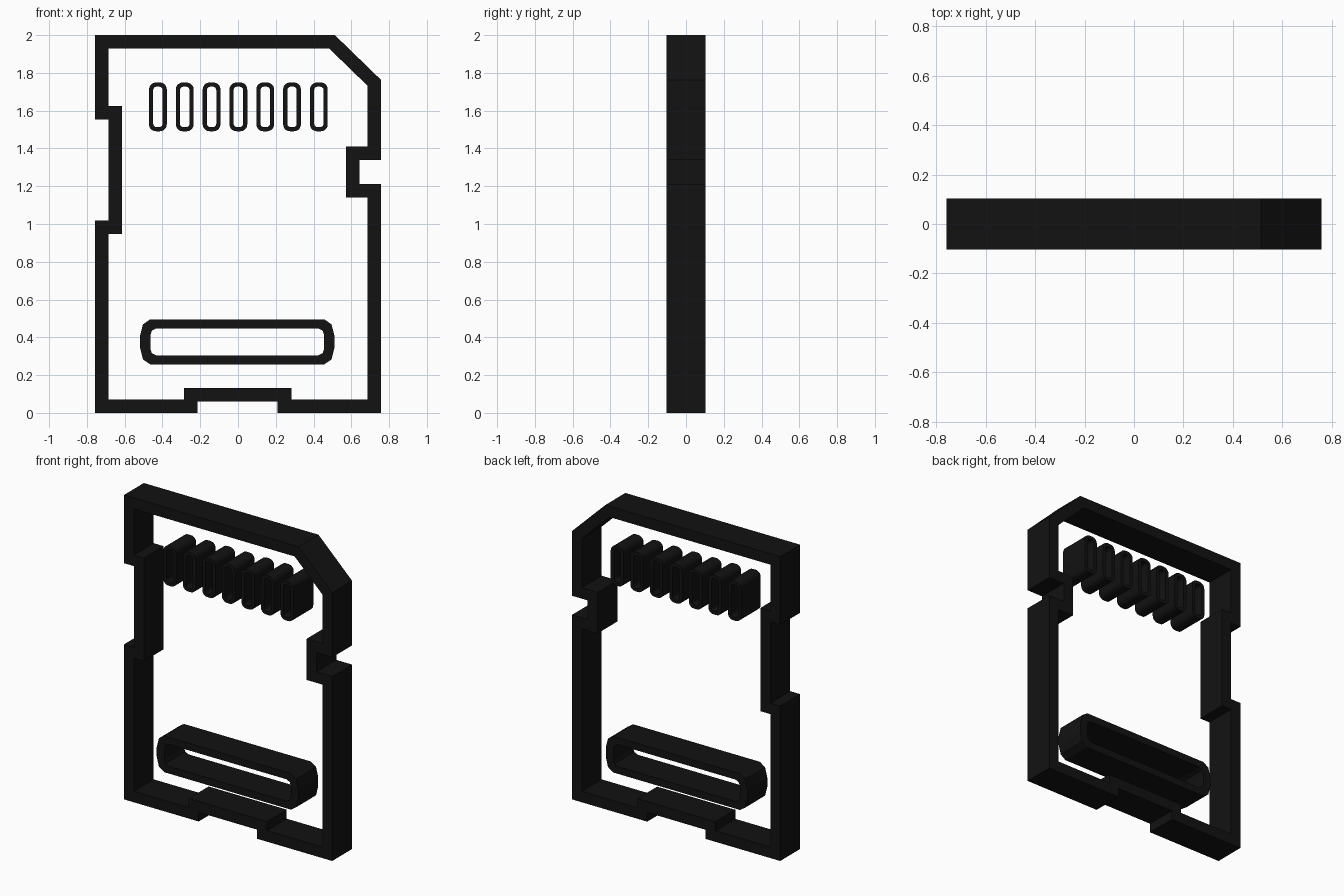
import bpy, bmesh, math
from mathutils import Vector

if "Cube" in bpy.data.objects:
    bpy.data.objects.remove(bpy.data.objects["Cube"])

D = 0.103      # half depth of the model
WALL = 0.072   # wall thickness of the card frame

mat = bpy.data.materials.new("black_plastic")
mat.diffuse_color = (0.006, 0.006, 0.006, 1)
mat.use_nodes = True
mat.node_tree.nodes["Principled BSDF"].inputs["Base Color"].default_value = mat.diffuse_color


def inset(pts, t):
    """Mitred inward offset of a clockwise outline."""
    out = []
    for i, p in enumerate(pts):
        p = Vector(p)
        a = (p - Vector(pts[i - 1])).normalized()
        b = (Vector(pts[(i + 1) % len(pts)]) - p).normalized()
        na, nb = Vector((a.y, -a.x)), Vector((b.y, -b.x))
        out.append(p + (na + nb) * t / (1 + na.dot(nb)))
    return out


def ring(name, outer, inner, cx=0, cz=0, smooth=False):
    """Hollow through-going band between two matching outlines."""
    bm = bmesh.new()
    loops = [[bm.verts.new((x + cx, y, z + cz)) for x, z in o]
             for o, y in ((outer, -D), (outer, D), (inner, D), (inner, -D))]
    n = len(outer)
    for k in range(4):
        a, b = loops[k], loops[(k + 1) % 4]
        for i in range(n):
            j = (i + 1) % n
            bm.faces.new((a[i], a[j], b[j], b[i]))
    bmesh.ops.recalc_face_normals(bm, faces=bm.faces)
    me = bpy.data.meshes.new(name)
    bm.to_mesh(me)
    bm.free()
    me.materials.append(mat)
    ob = bpy.data.objects.new(name, me)
    bpy.context.collection.objects.link(ob)
    if smooth:
        bpy.ops.object.select_all(action='DESELECT')
        ob.select_set(True)
        bpy.context.view_layer.objects.active = ob
        bpy.ops.object.shade_smooth_by_angle(angle=math.radians(35))
    return ob


def mirror4(q):
    """Full outline from one quarter, listed clockwise from the top."""
    right = q + [(x, -z) for x, z in reversed(q)]
    return right + [(-x, -z) for x, z in right]


def rounded(hw, hz, r, seg=5):
    q = []
    for i in range(seg + 1):
        a = math.pi / 2 * (1 - i / seg)
        q.append((hw - r + r * math.cos(a), hz - r + r * math.sin(a)))
    return mirror4(q)


# Card frame with cut corner and side/bottom notches
outline = [(-0.757, 2), (0.513, 2), (0.757, 1.763),
           (0.757, 1.338), (0.643, 1.338), (0.643, 1.212), (0.757, 1.212),
           (0.757, 0), (0.21, 0), (0.21, 0.06), (-0.214, 0.06), (-0.214, 0),
           (-0.757, 0), (-0.757, 1.018), (-0.685, 1.018), (-0.685, 1.552),
           (-0.757, 1.552)]
ring("card_frame", outline, inset(outline, WALL))

# Row of contact slots
for i in range(7):
    ring(f"contact_slot_{i + 1}", rounded(0.047, 0.129, 0.036),
         rounded(0.025, 0.107, 0.018), 0.142 * (i - 3) + 0.002, 1.62, True)

# Wide grip slot near the bottom
ring("grip_slot", mirror4([(0.461, 0.119), (0.499, 0.093), (0.515, 0.03)]),
     mirror4([(0.428, 0.072), (0.452, 0.06), (0.460, 0.036)]), -0.004, 0.376)
